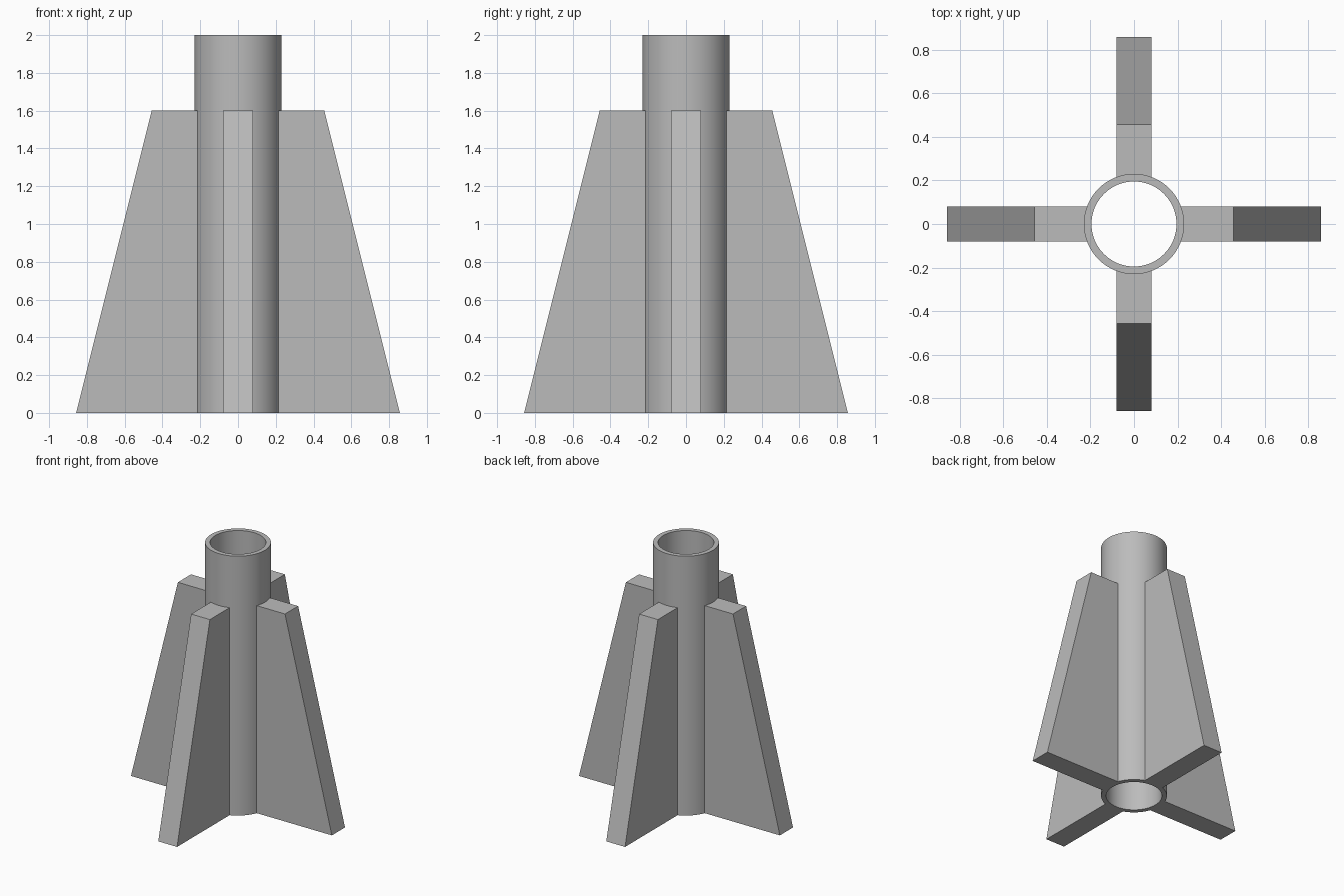
import bpy
import bmesh
import math
from mathutils import Matrix

OUTER, INNER, HEIGHT = 0.23, 0.195, 2.0
SEGMENTS = 64
FIN_ROOT, FIN_TOP, FIN_FOOT = 0.212, 0.457, 0.857
FIN_HEIGHT, FIN_WIDTH = 1.6, 0.16

cube = bpy.data.objects.get("Cube")
if cube:
    bpy.data.objects.remove(cube, do_unlink=True)

# Single plain grey
grey = bpy.data.materials.new("plain grey")
grey.use_nodes = True
colour = (0.5, 0.5, 0.5, 1)
grey.diffuse_color = colour
grey.node_tree.nodes["Principled BSDF"].inputs["Base Color"].default_value = colour


def finish(bm, name):
    bmesh.ops.recalc_face_normals(bm, faces=bm.faces)
    mesh = bpy.data.meshes.new(name)
    bm.to_mesh(mesh)
    bm.free()
    mesh.materials.append(grey)
    obj = bpy.data.objects.new(name, mesh)
    bpy.context.collection.objects.link(obj)
    return obj


# Open tube: wall section spun around the vertical axis
bm = bmesh.new()
section = [(INNER, 0), (OUTER, 0), (OUTER, HEIGHT), (INNER, HEIGHT)]
verts = [bm.verts.new((r, 0, z)) for r, z in section]
edges = [bm.edges.new((verts[i], verts[(i + 1) % 4])) for i in range(4)]
bmesh.ops.spin(bm, geom=verts + edges, cent=(0, 0, 0), axis=(0, 0, 1),
               angle=math.tau, steps=SEGMENTS, use_duplicate=False)
bmesh.ops.remove_doubles(bm, verts=bm.verts, dist=1e-4)
tube = finish(bm, "tube")
bpy.ops.object.select_all(action="DESELECT")
tube.select_set(True)
bpy.context.view_layer.objects.active = tube
bpy.ops.object.shade_smooth_by_angle(angle=math.radians(30))


# Tapered fins, rooted inside the tube wall
def make_fin(name, angle):
    bm = bmesh.new()
    outline = [(FIN_ROOT, 0), (FIN_FOOT, 0), (FIN_TOP, FIN_HEIGHT), (FIN_ROOT, FIN_HEIGHT)]
    face = bm.faces.new([bm.verts.new((x, -FIN_WIDTH / 2, z)) for x, z in outline])
    side = bmesh.ops.extrude_face_region(bm, geom=[face])["geom"]
    moved = [v for v in side if isinstance(v, bmesh.types.BMVert)]
    bmesh.ops.translate(bm, verts=moved, vec=(0, FIN_WIDTH, 0))
    bmesh.ops.rotate(bm, verts=bm.verts, cent=(0, 0, 0),
                     matrix=Matrix.Rotation(angle, 3, "Z"))
    return finish(bm, name)


for i, direction in enumerate(("left", "back", "right", "front")):
    make_fin(direction + "_fin", i * math.pi / 2)
